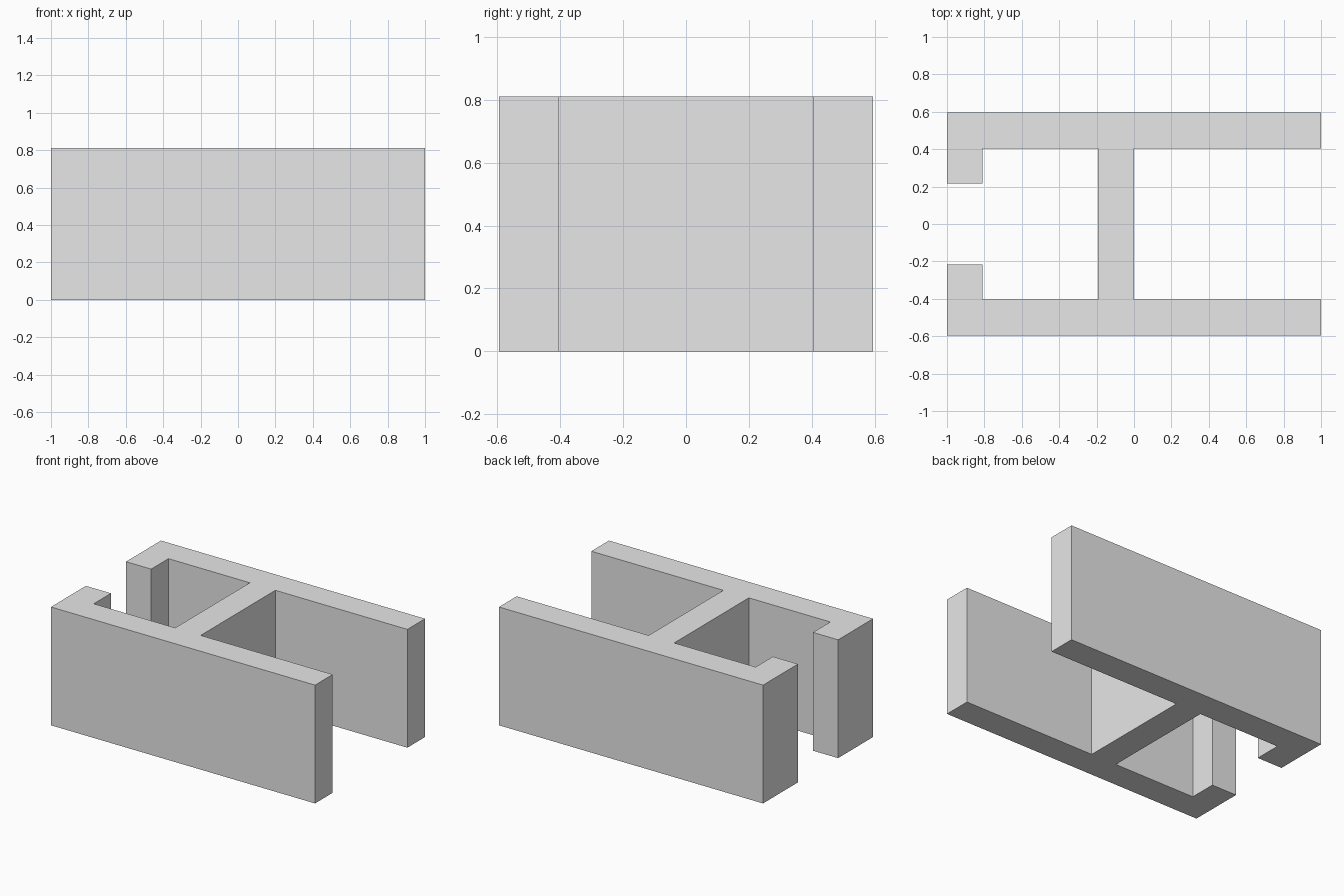
import bpy, bmesh

if "Cube" in bpy.data.objects:
    bpy.data.objects.remove(bpy.data.objects["Cube"])

HEIGHT = 0.81
OUTER, INNER, LIP = 0.595, 0.404, 0.217    # half widths across y
WEB_L, WEB_R, LIP_X = -0.193, 0.0, -0.81   # web sides and inner lip face

grey = bpy.data.materials.new("light grey")
grey.diffuse_color = (0.8, 0.8, 0.8, 1)
grey.use_nodes = True
grey.node_tree.nodes["Principled BSDF"].inputs["Base Color"].default_value = grey.diffuse_color

# Half outline: wall with lip and half of the web, mirrored across y = 0
upper = [(WEB_R, INNER), (1, INNER), (1, OUTER), (-1, OUTER),
         (-1, LIP), (LIP_X, LIP), (LIP_X, INNER), (WEB_L, INNER)]
outline = upper + [(x, -y) for x, y in reversed(upper)]

# Channel body: the outline extruded straight up
bm = bmesh.new()
base = bm.faces.new([bm.verts.new((x, y, 0)) for x, y in outline])
ext = bmesh.ops.extrude_face_region(bm, geom=[base], use_keep_orig=True)
top_verts = [g for g in ext["geom"] if isinstance(g, bmesh.types.BMVert)]
bmesh.ops.translate(bm, verts=top_verts, vec=(0, 0, HEIGHT))
bmesh.ops.recalc_face_normals(bm, faces=bm.faces)

mesh = bpy.data.meshes.new("channel_body")
bm.to_mesh(mesh)
bm.free()
mesh.materials.append(grey)
bpy.context.collection.objects.link(bpy.data.objects.new("channel_body", mesh))
